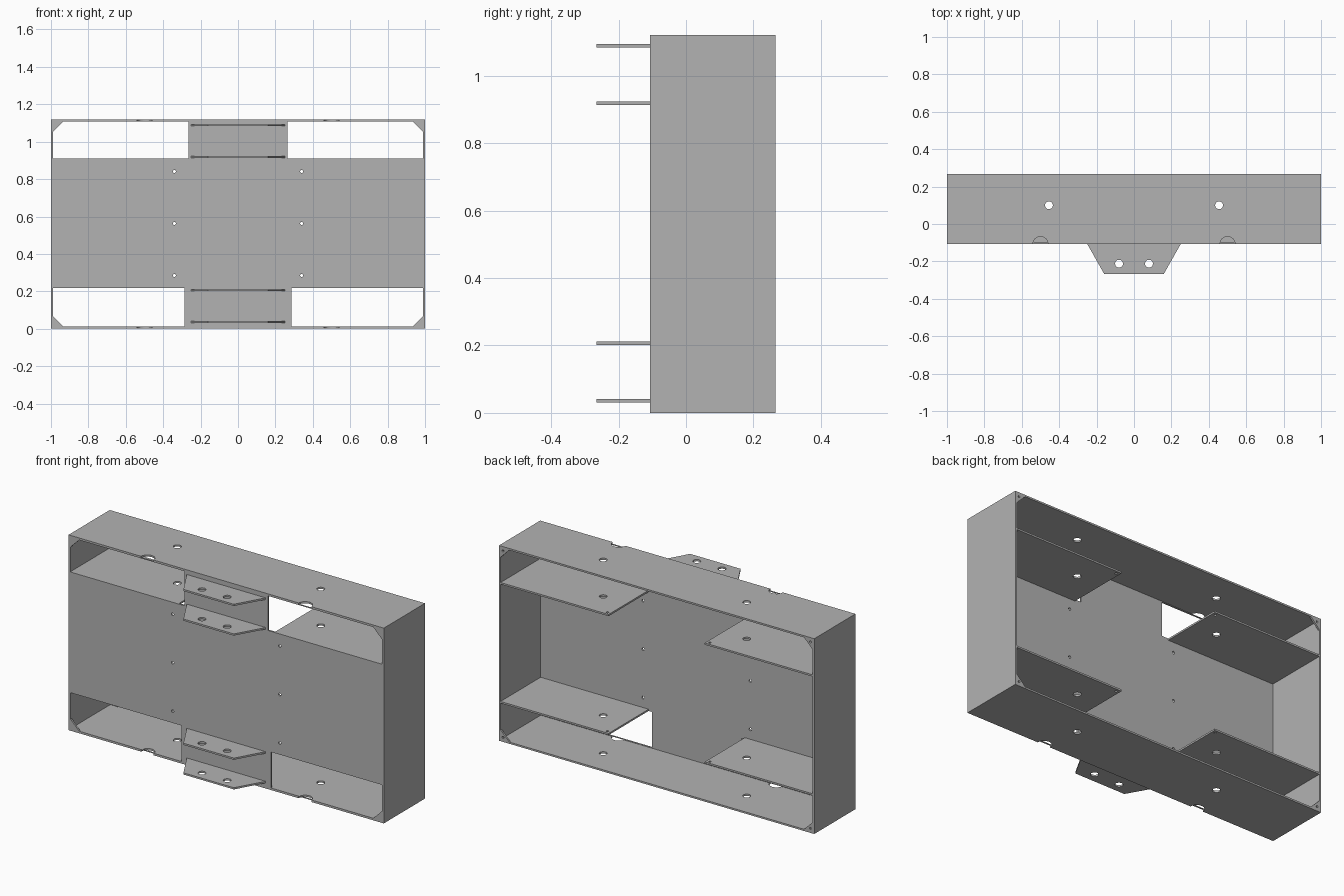
import bpy, bmesh
from math import pi, cos, sin

if "Cube" in bpy.data.objects:
    bpy.data.objects.remove(bpy.data.objects["Cube"])

# Overall sizes
FRONT, BACK, TOP, T = -0.107, 0.266, 1.12, 0.01
MID_Y = (FRONT + BACK) / 2

grey = bpy.data.materials.new("sheet_metal_grey")
grey.use_nodes = True
COLOUR = (0.45, 0.45, 0.45, 1)
grey.diffuse_color = COLOUR
grey.node_tree.nodes["Principled BSDF"].inputs["Base Color"].default_value = COLOUR


def arc(x, y, r, start=0, end=2 * pi, n=24):
    steps = n if abs(end - start) >= 2 * pi else n + 1
    return [(x + r * cos(start + (end - start) * i / n),
             y + r * sin(start + (end - start) * i / n)) for i in range(steps)]


def rect(x0, y0, x1, y1):
    return [(x0, y0), (x1, y0), (x1, y1), (x0, y1)]


def plate(name, loops, location, rotation=(0, 0, 0), thick=T):
    """Sheet cut from an outline (first loop) with holes (other loops)."""
    curve = bpy.data.curves.new(name, "CURVE")
    curve.dimensions = "2D"
    curve.fill_mode = "BOTH"
    curve.extrude = thick / 2
    for loop in loops:
        spline = curve.splines.new("POLY")
        spline.points.add(len(loop) - 1)
        for point, (x, y) in zip(spline.points, loop):
            point.co = (x, y, 0, 1)
        spline.use_cyclic_u = True
        spline.use_smooth = False
    temp = bpy.data.objects.new(name + "_outline", curve)
    bpy.context.collection.objects.link(temp)
    graph = bpy.context.evaluated_depsgraph_get()
    mesh = bpy.data.meshes.new_from_object(temp.evaluated_get(graph))
    bpy.data.objects.remove(temp)
    bm = bmesh.new()
    bm.from_mesh(mesh)
    bmesh.ops.remove_doubles(bm, verts=bm.verts, dist=0.0001)
    bmesh.ops.recalc_face_normals(bm, faces=bm.faces)
    for face in bm.faces:
        face.smooth = False
    bm.to_mesh(mesh)
    bm.free()
    mesh.materials.clear()
    mesh.materials.append(grey)
    obj = bpy.data.objects.new(name, mesh)
    obj.location, obj.rotation_euler = location, rotation
    bpy.context.collection.objects.link(obj)
    return obj


UPRIGHT = (pi / 2, 0, 0)
SIDEWAYS = (pi / 2, 0, pi / 2)
bolt_holes = [arc(s * 0.455, 0.1, 0.021) for s in (-1, 1)]

# Top and bottom covers with half-round notches in the front edge
cover = [(-1, FRONT)]
for x in (-0.5, 0.5):
    cover += arc(x, FRONT, 0.04, pi, 0, 16)
cover += [(1, FRONT), (1, BACK), (-1, BACK)]
plate("bottom_cover", [cover] + bolt_holes, (0, 0, T / 2))
plate("top_cover", [cover] + bolt_holes, (0, 0, TOP - T / 2))

# Side walls
for side, s in (("left", 1), ("right", -1)):
    plate(side + "_wall", [rect(FRONT, T, BACK, TOP - T)],
          (s * (1 - T / 2), 0, 0), SIDEWAYS)

# Front panel with four corner windows and six screw holes
EDGE, CHAMFER = 0.988, 0.055
panel = [rect(-0.99, T, 0.99, TOP - T)]
for s in (-1, 1):
    for inner, near, far, d in ((0.285, 0.218, 0.012, 1), (0.265, 0.91, 1.108, -1)):
        panel.append([(s * inner, near), (s * EDGE, near),
                      (s * EDGE, far + d * CHAMFER),
                      (s * (EDGE - CHAMFER), far), (s * inner, far)])
    panel += [arc(s * 0.34, z, 0.008, n=12) for z in (0.285, 0.563, 0.841)]
plate("front_panel", panel, (0, FRONT + T / 2, 0), UPRIGHT)

# Inner shelves and rear corner gussets
for side, s in (("left", 1), ("right", -1)):
    for level, shelf_z, corner_z, d in (("lower", 0.223, T, 1),
                                        ("upper", 0.905, TOP - T, -1)):
        shelf = rect(s * 0.305, FRONT + T, s * 0.99, BACK)
        holes = [arc(s * 0.455, 0.1, 0.021), arc(s * 0.325, 0.247, 0.007, n=12)]
        plate(f"{level}_{side}_shelf", [shelf] + holes, (0, 0, shelf_z))
        gusset = [(s * 0.99, corner_z), (s * (0.99 - CHAMFER), corner_z),
                  (s * 0.99, corner_z + d * CHAMFER)]
        hole = arc(s * 0.975, corner_z + d * 0.015, 0.006, n=12)
        plate(f"{level}_{side}_gusset", [gusset, hole],
              (0, BACK - T / 2, 0), UPRIGHT)

# Mounting tabs on the front
tab = [(-0.25, FRONT), (-0.16, -0.266), (0.16, -0.266), (0.25, FRONT)]
tab_holes = [arc(s * 0.08, -0.212, 0.021) for s in (-1, 1)]
for i, z in enumerate((0.036, 0.206, 0.918, 1.088)):
    plate(f"mounting_tab_{i + 1}", [tab] + tab_holes, (0, 0, z))
